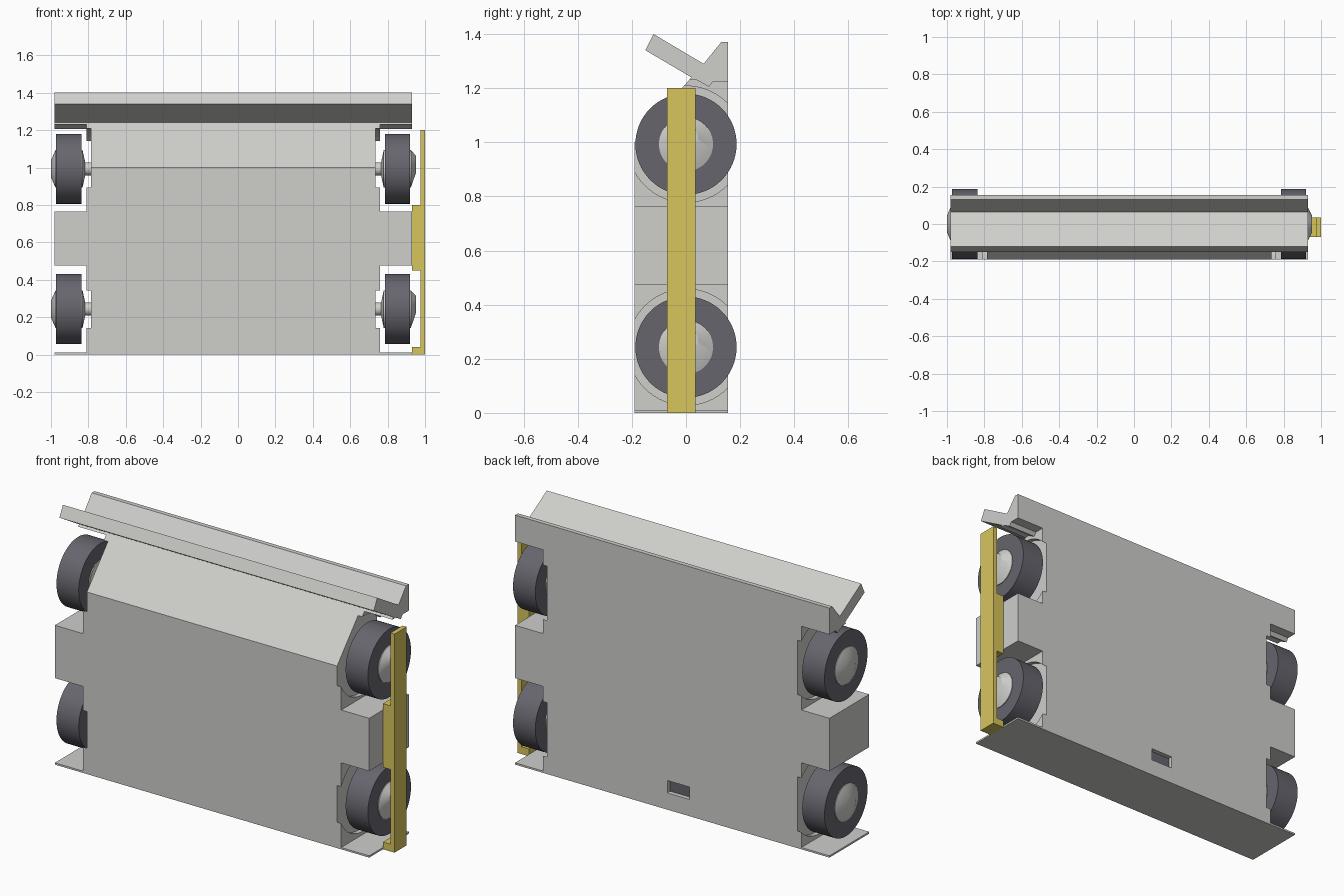
import bpy, bmesh, math

cube = bpy.data.objects.get("Cube")
if cube:
    bpy.data.objects.remove(cube, do_unlink=True)


def material(name, rgb):
    m = bpy.data.materials.new(name)
    m.use_nodes = True
    m.diffuse_color = (*rgb, 1)
    m.node_tree.nodes["Principled BSDF"].inputs["Base Color"].default_value = (*rgb, 1)
    return m


GREY = material("light grey", (0.62, 0.62, 0.6))
DARK = material("dark rubber", (0.135, 0.13, 0.155))
YELLOW = material("yellow", (0.68, 0.56, 0.11))


def finish(name, bm, mat):
    bmesh.ops.recalc_face_normals(bm, faces=bm.faces)
    me = bpy.data.meshes.new(name)
    bm.to_mesh(me)
    bm.free()
    me.materials.append(mat)
    ob = bpy.data.objects.new(name, me)
    bpy.context.collection.objects.link(ob)
    return ob


def extrude(name, pts, vec, mat):
    """Extrude a flat outline along a vector."""
    bm = bmesh.new()
    face = bm.faces.new([bm.verts.new(p) for p in pts])
    new = bmesh.ops.extrude_face_region(bm, geom=[face])["geom"]
    bmesh.ops.translate(bm, verts=[v for v in new if isinstance(v, bmesh.types.BMVert)], vec=vec)
    return finish(name, bm, mat)


def side_profile(name, yz, x0, x1, mat):
    return extrude(name, [(x0, y, z) for y, z in yz], (x1 - x0, 0, 0), mat)


def box_profile(y0, y1, z0, z1):
    return [(y0, z0), (y1, z0), (y1, z1), (y0, z1)]


def lathe(name, rings, z, mat, lift=0, smooth=True):
    """Solid of (x, radius) rings about a sideways axis; lift raises the last ring."""
    bm = bmesh.new()
    n = 64
    loops = []
    for i, (x, r) in enumerate(rings):
        dz = lift if i == len(rings) - 1 else 0
        loops.append([bm.verts.new((x, r * math.cos(2 * math.pi * k / n),
                                    z + dz + r * math.sin(2 * math.pi * k / n))) for k in range(n)])
    for a, b in zip(loops, loops[1:]):
        for k in range(n):
            bm.faces.new((a[k], a[(k + 1) % n], b[(k + 1) % n], b[k]))
    bm.faces.new(loops[0])
    bm.faces.new(loops[-1])
    ob = finish(name, bm, mat)
    if smooth:
        bpy.ops.object.select_all(action="DESELECT")
        ob.select_set(True)
        bpy.context.view_layer.objects.active = ob
        bpy.ops.object.shade_smooth_by_angle(angle=math.radians(25))
    return ob


def carve(target, cutter):
    mod = target.modifiers.new("cut", "BOOLEAN")
    mod.operation, mod.solver, mod.object = "DIFFERENCE", "EXACT", cutter
    bpy.context.view_layer.objects.active = target
    bpy.ops.object.modifier_apply(modifier=mod.name)
    bpy.data.objects.remove(cutter, do_unlink=True)


# Body with sloped front and V-shaped top flap
FRONT, BACK, LEFT, RIGHT = -0.19, 0.155, 0.93, -0.98
body = side_profile("body", [
    (FRONT, 0), (BACK, 0), (BACK, 1.37), (0.13, 1.37), (0.065, 1.29),
    (-0.12, 1.4), (-0.15, 1.34), (0.02, 1.24), (FRONT, 1.0)], RIGHT, LEFT, GREY)

LOW, HIGH = 0.243, 0.993
low_well = box_profile(-0.4, 0.4, 0.01, 0.475)
high_well = [(-0.4, 0.765), (0.4, 0.765), (0.4, 1.225), (0.1, 1.225),
             (0.085, 1.205), (0.04, 1.23), (-0.4, 1.23)]

# Wheel wells, round recesses, wheels and hubs
for side, s, wall, tyre_in, tyre_out, tip in (
        ("left", 1, 0.76, 0.785, 0.92, 0.952), ("right", -1, -0.81, -0.837, -0.972, -1.0)):
    for level, z, well in (("lower", LOW, low_well), ("upper", HIGH, high_well)):
        tag = f"{level}_{side}"
        deep = wall - s * 0.025
        carve(body, side_profile("well_cutter", well, wall, s * 1.3, GREY))
        carve(body, lathe("recess_cutter", [(deep, 0.215), (wall + s * 0.01, 0.215)], z, GREY, smooth=False))
        lathe(f"tyre_{tag}", [(tyre_in, 0.187), (tyre_out, 0.187)], z, DARK)
        lathe(f"hub_{tag}", [(tyre_out - s * 0.01, 0.1), (tyre_out + s * 0.004, 0.1), (tip, 0.045)],
              z, GREY, lift=0.025 if s > 0 else 0)
        lathe(f"axle_{tag}", [(tyre_in + s * 0.01, 0.1), (tyre_in - s * 0.006, 0.1),
                              (tyre_in - s * 0.02, 0.035), (deep - s * 0.01, 0.035)], z, GREY)

# Slot in the back with a dark panel inside
carve(body, side_profile("slot_cutter", box_profile(BACK - 0.03, 0.3, 0.092, 0.16), -0.13, 0.005, GREY))
side_profile("slot_panel", box_profile(BACK - 0.031, BACK - 0.024, 0.092, 0.16), -0.13, 0.005, DARK)

# Side bumper bar with its foot and middle mount
bar = [(0.93, 0), (1.0, 0), (1.0, 1.2), (0.975, 1.2), (0.975, 0.8), (0.93, 0.8),
       (0.93, 0.45), (0.975, 0.45), (0.975, 0.04), (0.93, 0.04)]
extrude("side_bar", [(x, -0.07, z) for x, z in bar], (0, 0.105, 0), YELLOW)
